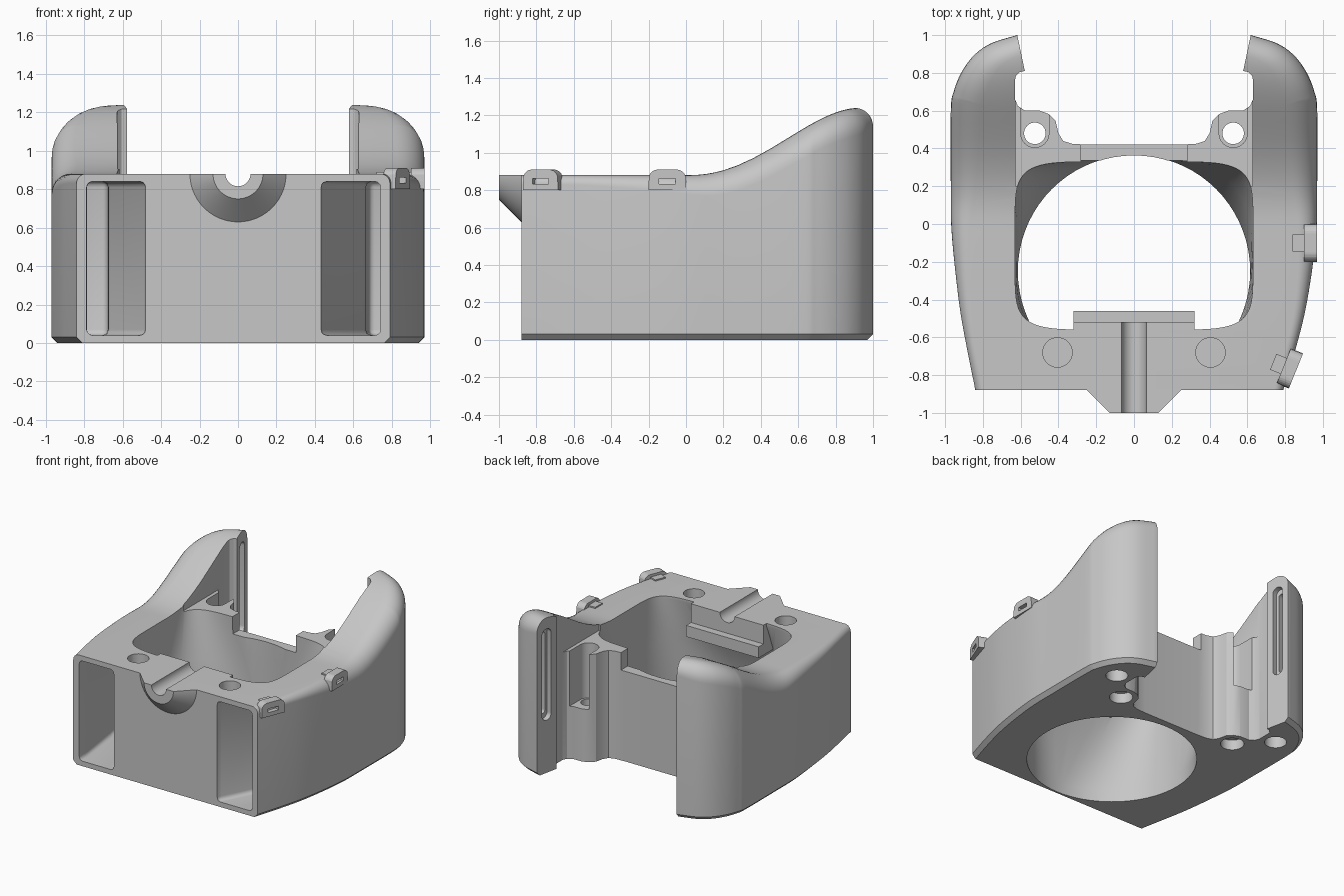
import bpy, bmesh, math
from mathutils import Vector

if "Cube" in bpy.data.objects:
    bpy.data.objects.remove(bpy.data.objects["Cube"])

grey = bpy.data.materials.new("matte_grey")
grey.use_nodes = True
grey.diffuse_color = (0.57, 0.57, 0.57, 1)
grey.node_tree.nodes["Principled BSDF"].inputs["Base Color"].default_value = (0.57, 0.57, 0.57, 1)


def loft(name, rings, strip_caps=False, bevel=0):
    """Closed solid through a list of equal-length point rings."""
    bm = bmesh.new()
    vs = [[bm.verts.new(p) for p in ring] for ring in rings]
    n = len(vs[0])
    for a, b in zip(vs, vs[1:]):
        for i in range(n):
            j = (i + 1) % n
            bm.faces.new((a[i], a[j], b[j], b[i]))
    for ring in (vs[0], vs[-1]):
        if strip_caps:
            for i in range(n // 2 - 1):
                bm.faces.new((ring[i], ring[i + 1], ring[n - 2 - i], ring[n - 1 - i]))
        else:
            bm.faces.new(ring)
    bmesh.ops.recalc_face_normals(bm, faces=bm.faces[:])
    if bm.calc_volume(signed=True) < 0:
        bmesh.ops.reverse_faces(bm, faces=bm.faces[:])
    if bevel:
        bmesh.ops.bevel(bm, geom=bm.edges[:], offset=bevel, segments=3, profile=0.5, affect='EDGES')
    mesh = bpy.data.meshes.new(name)
    bm.to_mesh(mesh)
    bm.free()
    mesh.materials.append(grey)
    ob = bpy.data.objects.new(name, mesh)
    bpy.context.collection.objects.link(ob)
    return ob


def prism(name, poly, z0, z1, bevel=0):
    return loft(name, [[(x, y, z) for x, y in poly] for z in (z0, z1)], bevel=bevel)


def box(name, x0, x1, y0, y1, z0, z1):
    return prism(name, [(x0, y0), (x1, y0), (x1, y1), (x0, y1)], z0, z1)


def arc(cx, cy, r, a0=0, a1=360, n=48):
    return [(cx + r * math.cos(math.radians(a0 + (a1 - a0) * i / n)),
             cy + r * math.sin(math.radians(a0 + (a1 - a0) * i / n))) for i in range(n + (a1 - a0 < 360))]


def capsule(cx, y0, y1, r):
    """Upright slot outline with round ends."""
    return arc(cx, y1 - r, r, 0, 180, 12) + arc(cx, y0 + r, r, 180, 359.9, 12)


def combine(ob, tool, op='DIFFERENCE'):
    """Boolean the tool into the object, using the first solver that succeeds."""
    tool.hide_render = True
    bpy.context.view_layer.objects.active = ob
    before = len(ob.data.vertices)
    mod = ob.modifiers.new(op, 'BOOLEAN')
    mod.object, mod.operation = tool, op
    for solver in ('MANIFOLD', 'EXACT', 'FLOAT'):
        mod.solver = solver
        result = ob.evaluated_get(bpy.context.evaluated_depsgraph_get()).data
        if len(result.vertices) not in (0, before):
            bpy.ops.object.modifier_apply(modifier=mod.name)
            break
    else:
        ob.modifiers.remove(mod)
    bpy.data.objects.remove(tool)


def catmull(points, steps):
    pts = [Vector(p) for p in points]
    pts = [2 * pts[0] - pts[1]] + pts + [2 * pts[-1] - pts[-2]]
    out = []
    for a, b, c, d in zip(pts, pts[1:], pts[2:], pts[3:]):
        for k in range(steps):
            t = k / steps
            out.append(0.5 * (2 * b + (c - a) * t + (2 * a - 5 * b + 4 * c - d) * t * t
                              + (3 * b - a - 3 * c + d) * t ** 3))
    return out + [pts[-2]]


def top_height(y):
    t = min(max(y / 0.93, 0), 1) ** 1.17
    return 0.88 + 0.36 * t * t * (3 - 2 * t)


# Outer shell: half outline as x, y, top rounding radius
half = catmull([(.815, -.88, .05), (.87, -.66, .05), (.915, -.45, .06), (.95, -.2, .08), (.968, 0, .1),
                (.97, .2, .13), (.97, .6, .16), (.955, .7, .16), (.915, .8, .16), (.85, .89, .15),
                (.76, .955, .13), (.62, 1.0, .1)], 5)


def skew(y):
    """The front end sits slightly towards the right."""
    return -0.025 * min(max(-y / 0.88, 0), 1) ** 2


def shell_ring(inset_of, z_of):
    side = []
    for i, p in enumerate(half):
        t = half[min(i + 1, len(half) - 1)] - half[max(i - 1, 0)]
        n = Vector((-t.y, t.x)).normalized() if i else Vector((-1, 0))
        d = inset_of(p.z)
        side.append((p.x + n.x * d, p.y + n.y * d, p.z))
    right = [(x + skew(y), y, z_of(y, r)) for x, y, r in side]
    left = [(-x + skew(y), y, z_of(y, r)) for x, y, r in reversed(side)]
    return right + left


rings = [shell_ring(lambda r: .03, lambda y, r: 0), shell_ring(lambda r: 0, lambda y, r: .03)]
for k in range(9):
    a = math.radians(90 * k / 8)
    rings.append(shell_ring(lambda r: r * (1 - math.cos(a)),
                            lambda y, r: top_height(y) - r * (1 - math.sin(a))))
body = loft("holder_body", rings, strip_caps=True)

# Round bore blending upward into a squarer cavity
centre_y, bore_r = -.25, .615


def cavity_ring(blend, z):
    ring = []
    for i in range(72):
        a = 2 * math.pi * i / 72
        c, s = math.cos(a), math.sin(a)
        sx = math.copysign(abs(c) ** .33, c) * .63
        sy = math.copysign(abs(s) ** .33, s) * .445 - .115
        ring.append((bore_r * c * (1 - blend) + sx * blend,
                     (centre_y + bore_r * s) * (1 - blend) + sy * blend, z))
    return ring


combine(body, loft("cavity_cut", [cavity_ring(b, z) for b, z in ((0, -.2), (0, .1), (.5, .5), (1, .86), (1, 1.6))]))
combine(body, prism("rear_bore_cut", arc(0, centre_y, bore_r - .002, 0, 180, 36), -.1, 1.6))

# Rear opening between the arm tips, following the screw bosses
opening = [(.635, 1.08), (.578, .81), (.605, .805), (.625, .785), (.63, .76), (.63, .66), (.615, .625),
           (.58, .602), (.50, .6), (.45, .582), (.415, .545), (.40, .48), (.375, .44), (.33, .425), (.25, .42)]
combine(body, prism("opening_cut", opening + [(-x, y) for x, y in reversed(opening)], -.2, 1.6))
combine(body, box("boss_top_cut", -.628, .628, .2, .7, .86, 1.6))
combine(body, box("rear_wall_top_cut", -.28, .28, .2, .5, .72, 1.6))

# Front deck, shelf and spout
combine(body, box("deck", -.32, .32, -.72, -.52, .64, .88), 'UNION')
combine(body, box("shelf", -.32, .32, -.6, -.46, .64, .73), 'UNION')
spout = loft("spout", [[(x, y, z) for x, z in arc(0, .88, r, 180, 360)]
                       for y, r in ((-.84, .25), (-.88, .25), (-1, .13))])
combine(body, spout, 'UNION')
combine(body, loft("groove_cut", [[(x, y, z) for x, z in arc(0, .88, .065, n=32)] for y in (-1.1, -.5)]))

# Side features: channels, holes, screwdriver grooves and tip slots
channel = [(.455, -1), (.455, -.87), (.67, -.4), (.68, .55), (.88, .55), (.88, 0), (.84, -.4), (.765, -.8), (.765, -1)]
u, n = Vector((.057, .27)).normalized(), Vector((.27, -.057)).normalized()
for s in (1, -1):
    combine(body, prism("channel_cut", [(s * x + skew(y), y) for x, y in channel], .04, .84, bevel=.03))
    combine(body, prism("deck_hole_cut", arc(s * .405, -.68, .078, n=32), .8, 1))
    combine(body, prism("screw_hole_cut", arc(s * .525, .48, .057, n=32), -.1, 1))
    combine(body, prism("screw_head_cut", arc(s * .525, .48, .085, n=32), -.1, .08))
    combine(body, prism("screw_groove_cut", capsule(s * .525, .405, .8, .075), .42, 1))
    combine(body, prism("foot_hole_cut", arc(s * .75, .7, .08, n=32), -.1, .15))
    for width, depth, z0, z1 in ((.045, .04, .42, 1.15), (.022, .12, .46, 1.11)):
        slot = []
        for d in (-.06, depth):
            base = Vector((.6, .905)) + n * d
            slot.append([(s * (base.x + u.x * w), base.y + u.y * w, z) for w, z in capsule(0, z0, z1, width)])
        combine(body, loft("tip_slot_cut", slot))

# Two small loops on the left rim
arch = [(-.1, .8), (-.1, .84)] + arc(-.05, .86, .05, 160, 90, 5) + arc(.05, .86, .05, 90, 20, 5) + [(.1, .84), (.1, .8)]
for name, x, y, turn in (("rear", .935, -.1, 0), ("front", .825, -.765, -22)):
    loop = loft(name + "_loop", [[(dx, t, z) for t, z in arch] for dx in (-.035, .035)])
    combine(loop, box("loop_window_cut", -.1, .1, -.045, .045, .832, .862))
    peg = box(name + "_loop_peg", -.095, -.03, -.045, .045, .84, .89)
    for part in (loop, peg):
        part.location = (x, y, 0)
        part.rotation_euler.z = math.radians(turn)

# Smooth curves with sharp edges kept
bpy.ops.object.select_all(action='DESELECT')
body.select_set(True)
bpy.context.view_layer.objects.active = body
bpy.ops.object.shade_smooth_by_angle(angle=math.radians(30))
